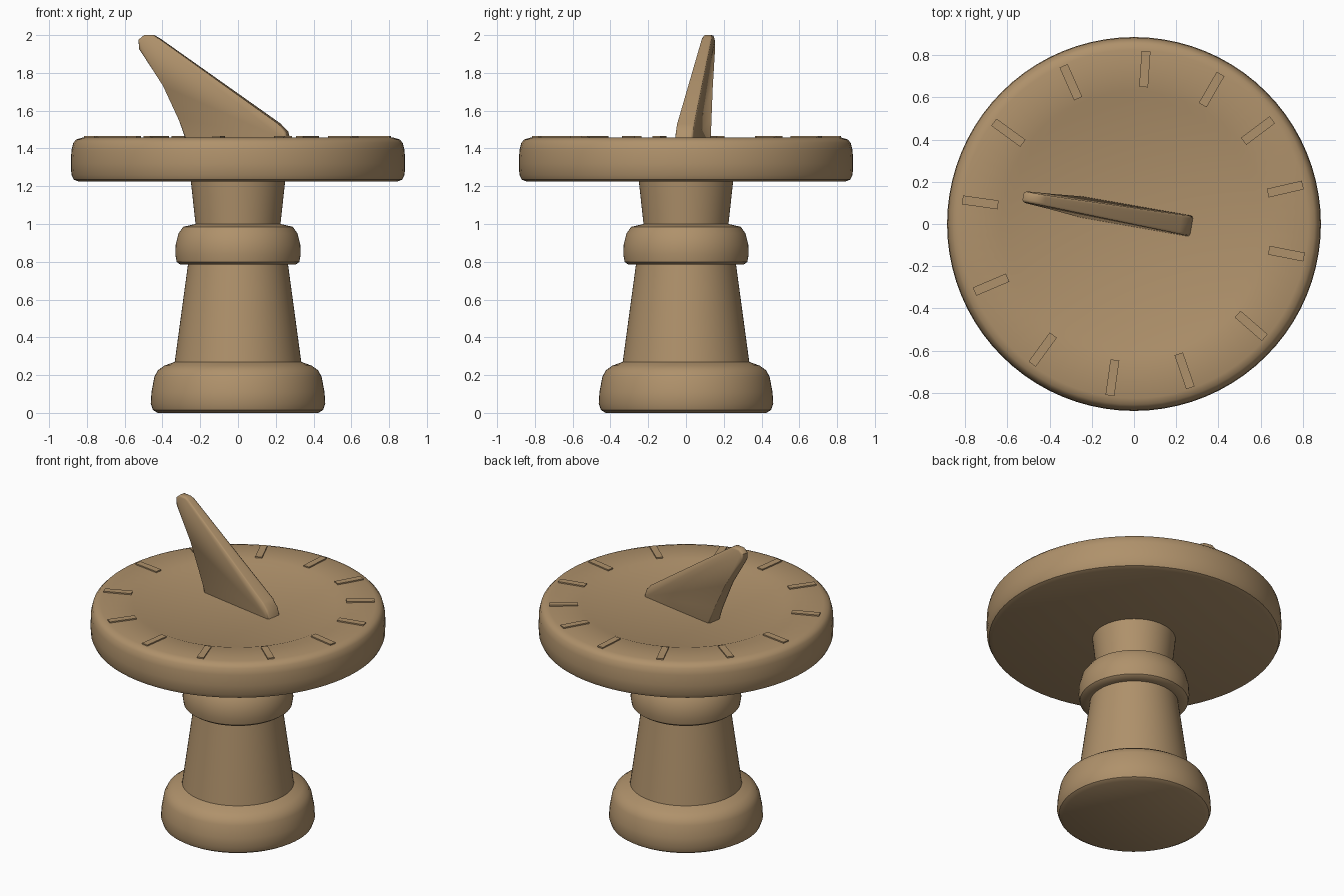
import bpy, bmesh, math
from mathutils import Matrix, Vector

cube = bpy.data.objects.get("Cube")
if cube:
    bpy.data.objects.remove(cube, do_unlink=True)

stone = bpy.data.materials.new("tan stone")
stone.use_nodes = True
COLOR = (0.43, 0.285, 0.147, 1)
stone.diffuse_color = COLOR
stone.node_tree.nodes["Principled BSDF"].inputs["Base Color"].default_value = COLOR


def finish(name, bm, angle=40):
    """Turn a bmesh into a smooth-shaded stone object."""
    bmesh.ops.recalc_face_normals(bm, faces=bm.faces)
    mesh = bpy.data.meshes.new(name)
    bm.to_mesh(mesh)
    bm.free()
    mesh.materials.append(stone)
    obj = bpy.data.objects.new(name, mesh)
    bpy.context.collection.objects.link(obj)
    bpy.ops.object.select_all(action="DESELECT")
    obj.select_set(True)
    bpy.context.view_layer.objects.active = obj
    bpy.ops.object.shade_smooth_by_angle(angle=math.radians(angle))
    return obj


def lathe(name, profile, steps=64):
    """Spin a (radius, height) profile around z."""
    bm = bmesh.new()
    verts = [bm.verts.new((r, 0, z)) for r, z in profile]
    edges = [bm.edges.new(pair) for pair in zip(verts, verts[1:])]
    bmesh.ops.spin(bm, geom=verts + edges, cent=(0, 0, 0), axis=(0, 0, 1),
                   angle=math.tau, steps=steps)
    bmesh.ops.remove_doubles(bm, verts=bm.verts, dist=1e-4)
    return finish(name, bm)


# Pedestal: plinth, tapered shaft, collar and flared neck
lathe("pedestal", [
    (0, 0), (0.425, 0), (0.45, 0.015), (0.462, 0.05), (0.458, 0.11),
    (0.443, 0.19), (0.425, 0.225), (0.39, 0.25), (0.335, 0.27),
    (0.265, 0.785), (0.305, 0.785), (0.325, 0.80), (0.332, 0.84),
    (0.33, 0.89), (0.315, 0.95), (0.29, 0.985), (0.225, 1.0), (0.25, 1.23)])

# Dial plate with rounded rim and shallow sunken centre
lathe("dial_plate", [
    (0, 1.225), (0.845, 1.225), (0.87, 1.235), (0.882, 1.26), (0.885, 1.32),
    (0.882, 1.39), (0.872, 1.43), (0.855, 1.448), (0.825, 1.457),
    (0.63, 1.457), (0.59, 1.442), (0, 1.44)], 80)

# Hour marks: thin raised bars, hand-set at uneven angles
MARKS = [86, 60, 37, 13, -11, -41, -71, -98, -126, -157, 172, 144, 114]
bm = bmesh.new()
for a in MARKS:
    place = (Matrix.Rotation(math.radians(a), 4, "Z")
             @ Matrix.Translation((0.735, 0, 1.459))
             @ Matrix.Diagonal((0.17, 0.042, 0.012, 1)))
    bmesh.ops.create_cube(bm, size=1, matrix=place)
finish("hour_marks", bm, 30)

# Gnomon: leaning fin, thinner towards its tip, turned slightly on the dial
outline = [(-0.265, 1.43), (-0.31, 1.56), (-0.39, 1.73), (-0.52, 1.925),
           (-0.525, 1.975), (-0.495, 2.0), (-0.445, 2.0), (-0.42, 1.985),
           (0.22, 1.53), (0.26, 1.49), (0.275, 1.43)]
SLOPE = -0.176
side = Vector((-SLOPE, 1, 0)).normalized()
bm = bmesh.new()
rings = []
for sign in (-1, 1):
    ring = []
    for x, z in outline:
        half = 0.05 - 0.025 * (z - 1.43) / 0.57
        mid = Vector((x, 0.037 + SLOPE * x, z))
        ring.append(bm.verts.new(mid + side * half * sign))
    bm.faces.new(ring)
    rings.append(ring)
n = len(outline)
for i in range(n):
    j = (i + 1) % n
    bm.faces.new((rings[0][i], rings[0][j], rings[1][j], rings[1][i]))
rim = [e for e in bm.edges if len({v in rings[0] for v in e.verts}) == 1]
bmesh.ops.bevel(bm, geom=rim, offset=0.012, segments=2, profile=0.5,
                affect="EDGES")
finish("gnomon", bm, 50)
